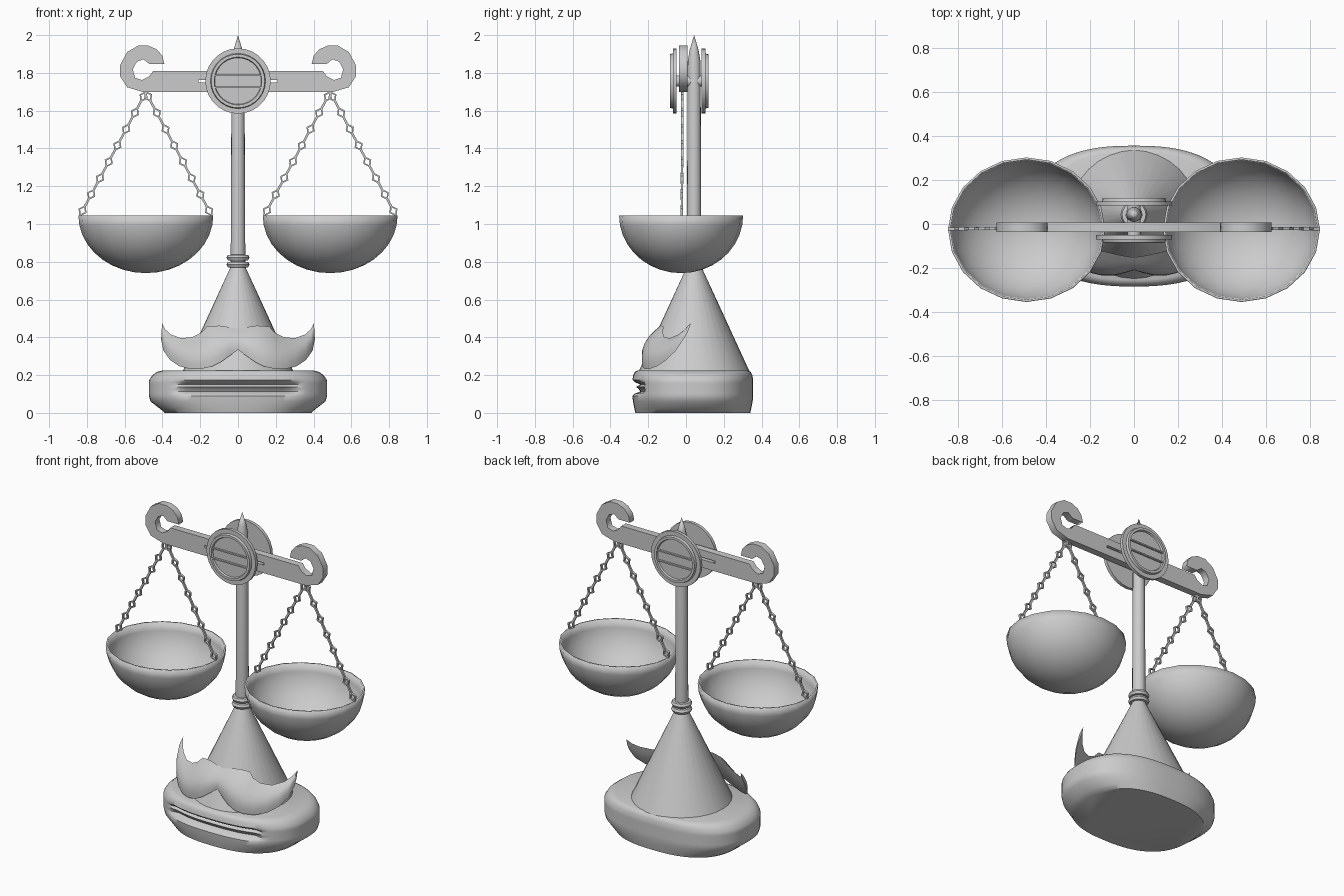
import bpy, bmesh, math
from mathutils import Matrix, Vector

if "Cube" in bpy.data.objects:
    bpy.data.objects.remove(bpy.data.objects["Cube"])

AXIS_Y = 0.043          # axis of cone and pole
BEAM_Y = -0.015         # beam plane
PAN_Y = -0.026


def finish(name, bm, angle=35):
    bmesh.ops.recalc_face_normals(bm, faces=bm.faces[:])
    me = bpy.data.meshes.new(name)
    bm.to_mesh(me)
    bm.free()
    ob = bpy.data.objects.new(name, me)
    bpy.context.collection.objects.link(ob)
    bpy.ops.object.select_all(action='DESELECT')
    bpy.context.view_layer.objects.active = ob
    ob.select_set(True)
    if angle:
        bpy.ops.object.shade_smooth_by_angle(angle=math.radians(angle))
    return ob


def skin(bm, rings, cap=True):
    """Bridge closed rings of points, optionally capping both ends."""
    vs = [[bm.verts.new(p) for p in r] for r in rings]
    for a, b in zip(vs, vs[1:]):
        n = len(a)
        for i in range(n):
            j = (i + 1) % n
            bm.faces.new((a[i], a[j], b[j], b[i]))
    if cap:
        bm.faces.new(vs[0])
        bm.faces.new(vs[-1])


def lathe(name, profile, n, mat=Matrix(), cap=True, angle=35):
    bm = bmesh.new()
    rings = [[mat @ Vector((r * math.cos(2 * math.pi * i / n),
                            r * math.sin(2 * math.pi * i / n), z))
              for i in range(n)] for r, z in profile]
    skin(bm, rings, cap)
    bmesh.ops.remove_doubles(bm, verts=bm.verts[:], dist=1e-5)
    return finish(name, bm, angle)


def box(bm, center, size, rot=Matrix()):
    bmesh.ops.create_cube(bm, size=1, matrix=Matrix.Translation(center) @ rot
                          @ Matrix.Diagonal((*size, 1)))


# Rounded base with a mouth-like groove along the front: (z, x scale, y scale, groove depth)
levels = [(0, .82, .95, 0), (.02, .87, .965, 0), (.06, .98, .99, 0), (.09, 1, 1, 0),
          (.102, 1, 1, .012), (.113, 1, 1, .042), (.126, 1, 1, .034), (.138, 1, 1, .02),
          (.15, 1, 1, .042), (.163, 1, 1, .012), (.175, .995, 1, 0), (.2, .96, .985, 0),
          (.217, .91, .96, 0), (.225, .84, .91, 0)]
rings = []
for z, sx, sy, g in levels:
    ring = []
    for i in range(72):
        a = 2 * math.pi * i / 72
        c, s = math.cos(a), math.sin(a)
        x = .472 * sx * math.copysign(abs(c) ** (2 / 2.5), c)
        y = .32 * sy * math.copysign(abs(s) ** (2 / 2.5), s)
        w = max(0, min(1, (.34 - abs(x)) / .07)) if y < 0 else 0
        ring.append((x, .036 + y + g * w, z))
    rings.append(ring)
bm = bmesh.new()
skin(bm, rings)
finish("base", bm, 50)

# Cone foot, pole with pointed finial, collars
up = Matrix.Translation((0, AXIS_Y, 0))
lathe("cone_foot", [(.298, .21), (.038, .775)], 32, up)
lathe("pole", [(.039, .76), (.034, 1.86), (.024, 1.92), (0, 2.0)], 16, up)
for k, z in enumerate((.785, .822)):
    lathe(f"collar_{k}", [(.03, z - .016), (.054, z - .014), (.061, z),
                          (.054, z + .014), (.03, z + .016)], 20, up, angle=50)

# Moustache wrapped around the cone: matching upper and lower edge points
upper = [(0, .445), (.05, .455), (.1, .462), (.165, .457), (.195, .425), (.24, .402),
         (.3, .395), (.355, .415), (.385, .442), (.402, .474)]
lower = [(0, .334), (.04, .305), (.09, .27), (.14, .245), (.19, .234), (.25, .232),
         (.31, .247), (.36, .28), (.395, .33), (.407, .39)]
rings = []
for (ux, uz), (lx, lz) in zip(upper, lower):
    ring = []
    thick = (uz - lz) * .2
    for k in range(12):
        t = k / 6 if k <= 6 else (12 - k) / 6
        x, z = ux + (lx - ux) * t, uz + (lz - uz) * t
        y = -.207 + .5 * (z - .334) + 1.0 * x * x
        b = thick * math.sin(math.pi * t)
        ring.append((x, y - b if k <= 6 else y + b * .3, z))
    rings.append(ring)
full = [[(-x, y, z) for x, y, z in r] for r in rings[:0:-1]] + rings
bm = bmesh.new()
skin(bm, full)
finish("moustache", bm, 60)

# Hooked balance beam, one outline mirrored, with slots
hook = [(-.45, 1.81), (-.47, 1.782), (-.508, 1.762), (-.545, 1.774), (-.557, 1.82),
        (-.535, 1.86), (-.50, 1.872), (-.47, 1.847), (-.39, 1.847), (-.40, 1.89),
        (-.43, 1.925), (-.475, 1.944), (-.53, 1.944), (-.587, 1.91), (-.625, 1.84),
        (-.625, 1.783), (-.587, 1.724), (-.50, 1.698)]
outline = hook + [(-x, z) for x, z in reversed(hook)]
slots = [[(s * .06, 1.749), (s * .208, 1.749), (s * .208, 1.763), (s * .06, 1.763)]
         for s in (-1, 1)]
cu = bpy.data.curves.new("beam_outline", 'CURVE')
cu.dimensions = '2D'
cu.fill_mode = 'BOTH'
cu.extrude = .022
for pts in [outline] + slots:
    sp = cu.splines.new('POLY')
    sp.points.add(len(pts) - 1)
    for p, (x, z) in zip(sp.points, pts):
        p.co = (x, z, 0, 1)
    sp.use_cyclic_u = True
beam = bpy.data.objects.new("beam", cu)
beam.rotation_euler = (math.pi / 2, 0, 0)
beam.location = (0, BEAM_Y, 0)
bpy.context.collection.objects.link(beam)

# Front and back medallions with a raised rectangular frame
for side, sgn, y0 in (("front", -1, -.05), ("back", 1, .083)):
    mat = Matrix.Translation((0, y0, 1.757)) @ Matrix.Rotation(-sgn * math.pi / 2, 4, 'X')
    lathe(f"{side}_medallion", [(.173, 0), (.173, .02), (.146, .02), (.142, .035),
                                (.127, .035), (.123, .024)], 28, mat)
    bm = bmesh.new()
    yf = y0 + sgn * .029
    for s in (-1, 1):
        box(bm, (0, yf, 1.755 + s * .032), (.266, .014, .008))
        box(bm, (s * .129, yf, 1.755), (.008, .014, .072))
    finish(f"{side}_frame", bm, 0)
lathe("axle", [(.03, 0), (.03, .14)], 16,
      Matrix.Translation((0, -.053, 1.757)) @ Matrix.Rotation(-math.pi / 2, 4, 'X'))


# Chains: flat diamond links joined by small bars
def chain(name, a, b, n=8):
    a, b = Vector(a), Vector(b)
    d = (b - a).normalized()
    rot = Matrix.Rotation(math.atan2(d.x, d.z), 4, 'Y')
    bm = bmesh.new()
    for k in range(n):
        c = a.lerp(b, k / (n - 1))
        rings = []
        for lx, lz in ((0, 1), (1, 0), (0, -1), (-1, 0)):
            ring = []
            for f, y in ((1, -.007), (1, .007), (.6, .007), (.6, -.007)):
                ring.append(c + rot @ Vector((lx * .024 * f, y, lz * .034 * f)))
            rings.append(ring)
        skin(bm, rings + [rings[0]], False)
        if k < n - 1:
            box(bm, a.lerp(b, (k + .5) / (n - 1)), (.012, .012, .062), rot)
    bmesh.ops.remove_doubles(bm, verts=bm.verts[:], dist=1e-5)
    finish(name, bm, 0)


# Pans hung on two chains each
for side, s in (("left", -1), ("right", 1)):
    prof = [(.357 * math.sin(t), 1.045 - .305 * math.cos(t))
            for t in (math.pi / 2 * k / 9 for k in range(10))]
    mat = Matrix.Translation((s * .488, PAN_Y, 0)) @ Matrix.Diagonal((1, .92, 1, 1))
    bm_pan = lathe(f"{side}_pan", prof, 20, mat, cap=False)
    me = bm_pan.data
    bm = bmesh.new()
    bm.from_mesh(me)
    bmesh.ops.recalc_face_normals(bm, faces=bm.faces[:])
    if sum(f.normal.z for f in bm.faces) > 0:
        bmesh.ops.reverse_faces(bm, faces=bm.faces[:])
    bm.to_mesh(me)
    bm.free()
    sol = bm_pan.modifiers.new("wall", 'SOLIDIFY')
    sol.thickness = .01
    sol.offset = -1
    for k, e in (("outer", .335), ("inner", -.335)):
        chain(f"{side}_{k}_chain", (s * (.488 + .012 * e / .335), BEAM_Y - .004, 1.675),
              (s * (.488 + e), PAN_Y + .004, 1.07))
